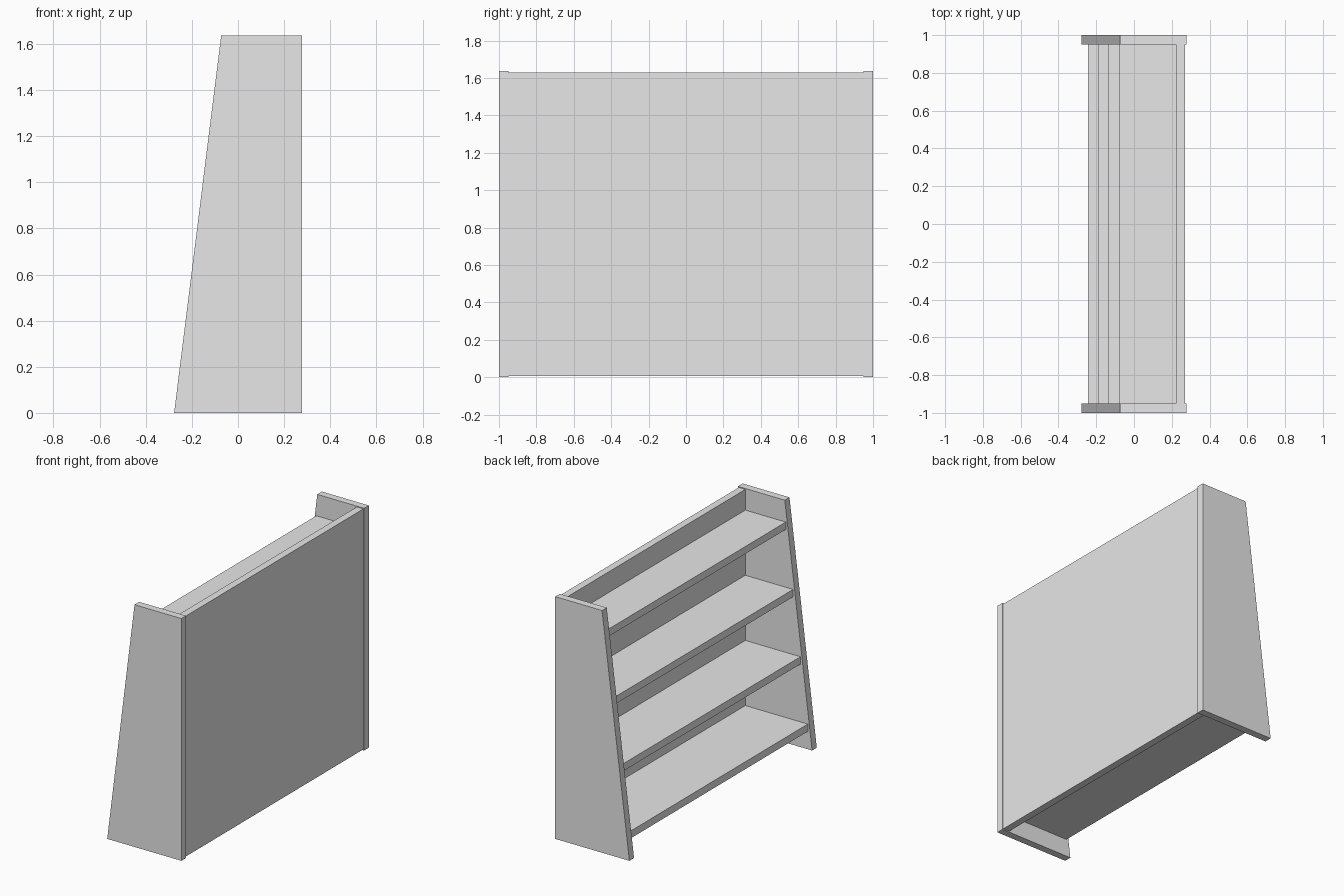
import bpy
import bmesh

cube = bpy.data.objects.get("Cube")
if cube:
    bpy.data.objects.remove(cube, do_unlink=True)

# One plain grey for the whole bookcase
GREY = (0.8, 0.8, 0.8, 1.0)
grey = bpy.data.materials.new("plain grey")
grey.use_nodes = True
grey.diffuse_color = GREY
grey.node_tree.nodes["Principled BSDF"].inputs["Base Color"].default_value = GREY

HEIGHT, HALF_DEPTH, HALF_LENGTH = 1.636, 0.277, 1.0
TOP_FRONT = -0.073       # front edge of the end panels at the top
BOARD = 0.05             # board thickness
INNER = HALF_LENGTH - BOARD


def extrude_profile(name, profile, y0, y1):
    """Extrude an (x, z) outline from y0 to y1."""
    bm = bmesh.new()
    face = bm.faces.new([bm.verts.new((x, y0, z)) for x, z in profile])
    side = bmesh.ops.extrude_face_region(bm, geom=[face])
    verts = [g for g in side["geom"] if isinstance(g, bmesh.types.BMVert)]
    bmesh.ops.translate(bm, verts=verts, vec=(0, y1 - y0, 0))
    bmesh.ops.recalc_face_normals(bm, faces=bm.faces)
    mesh = bpy.data.meshes.new(name)
    bm.to_mesh(mesh)
    bm.free()
    mesh.materials.append(grey)
    obj = bpy.data.objects.new(name, mesh)
    bpy.context.collection.objects.link(obj)
    return obj


def board(name, x0, x1, z0, z1):
    """Rectangular board spanning between the end panels."""
    return extrude_profile(name, [(x0, z0), (x1, z0), (x1, z1), (x0, z1)], -INNER, INNER)


# Tapered end panels
end_outline = [(-HALF_DEPTH, 0), (HALF_DEPTH, 0), (HALF_DEPTH, HEIGHT), (TOP_FRONT, HEIGHT)]
extrude_profile("end_panel_near", end_outline, -HALF_LENGTH, -INNER)
extrude_profile("end_panel_far", end_outline, INNER, HALF_LENGTH)

# Upright back board, slightly recessed
BACK_INSIDE = 0.222
board("back_board", BACK_INSIDE, 0.271, 0.006, 1.63)

# Four shelves, each shallower than the one below to follow the taper
slope = (TOP_FRONT + HALF_DEPTH) / HEIGHT
for i in range(4):
    top = 0.17 + 0.44 * i
    front = -HALF_DEPTH + slope * top + 0.011
    board(f"shelf_{i + 1}", front, BACK_INSIDE, top - BOARD, top)
